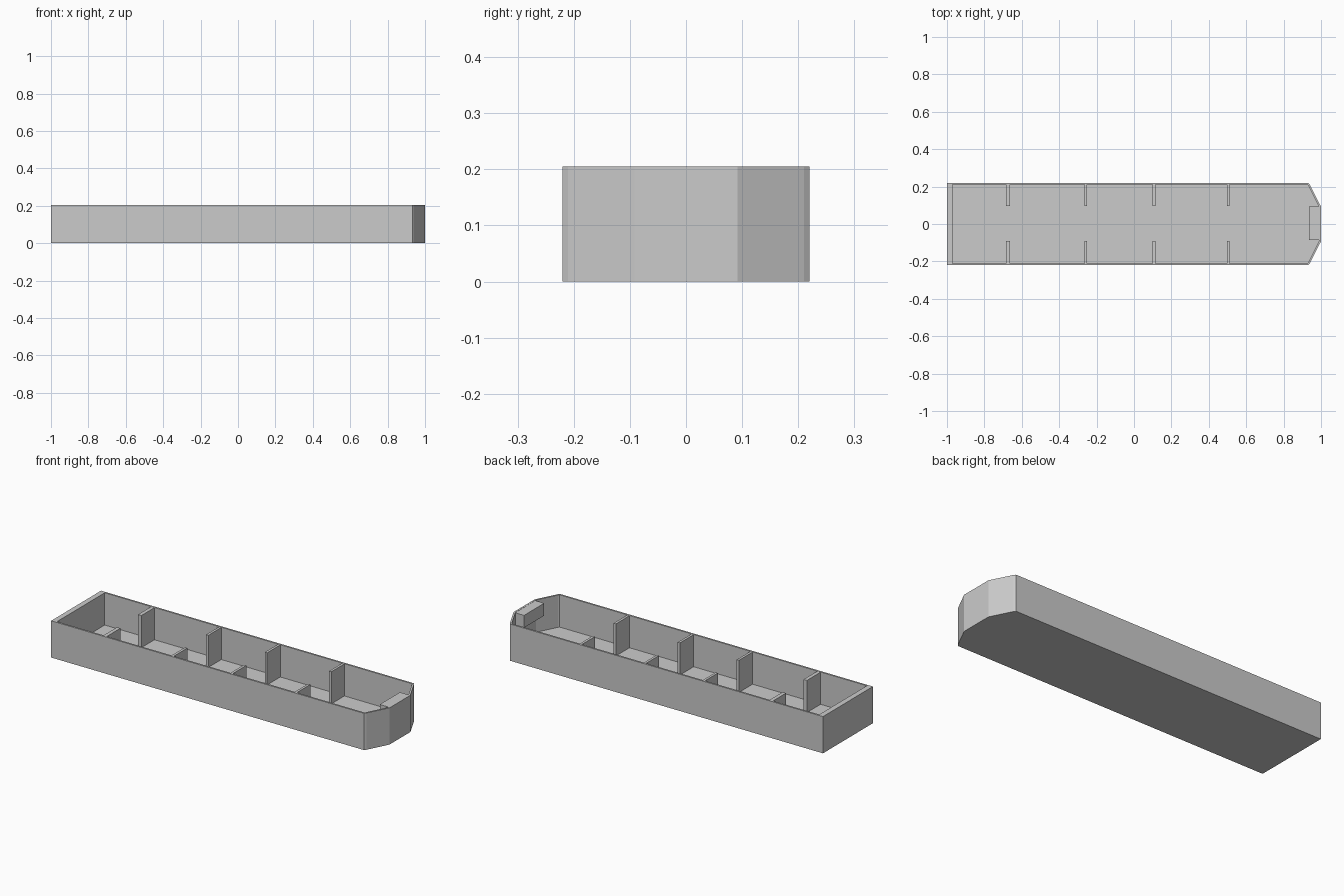
import bpy, bmesh

if "Cube" in bpy.data.objects:
    bpy.data.objects.remove(bpy.data.objects["Cube"])

H = 0.205      # rim height
FLOOR = 0.025  # top of the tray floor


def link(name, bm):
    bmesh.ops.recalc_face_normals(bm, faces=bm.faces)
    me = bpy.data.meshes.new(name)
    bm.to_mesh(me)
    bm.free()
    ob = bpy.data.objects.new(name, me)
    bpy.context.collection.objects.link(ob)
    return ob


def box(name, x0, x1, y0, y1, z0, z1):
    bm = bmesh.new()
    bmesh.ops.create_cube(bm, size=1)
    for v in bm.verts:
        v.co = ((x0 + x1) / 2 + v.co.x * (x1 - x0),
                (y0 + y1) / 2 + v.co.y * (y1 - y0),
                (z0 + z1) / 2 + v.co.z * (z1 - z0))
    return link(name, bm)


def mirrored(half):
    return half + [(x, -y) for x, y in reversed(half)]


# Tray shell: outer and inner outlines with a chamfered nose
outer = mirrored([(-1, -0.22), (0.932, -0.22), (0.94, -0.21), (1, -0.092)])
inner = mirrored([(-0.97, -0.21), (0.927, -0.21), (0.932, -0.204), (0.99, -0.09)])
bm = bmesh.new()
rings = [[bm.verts.new((x, y, z)) for x, y in outline]
         for outline, z in ((outer, 0), (outer, H), (inner, H), (inner, FLOOR))]
bm.faces.new(rings[0])
bm.faces.new(rings[-1])
for a, b in zip(rings, rings[1:]):
    for i in range(len(a)):
        j = (i + 1) % len(a)
        bm.faces.new((a[i], a[j], b[j], b[i]))
link("tray", bm)

# Paired divider fins along both side walls
for i, (x0, x1) in enumerate([(-0.684, -0.663), (-0.264, -0.25),
                              (0.10, 0.114), (0.496, 0.51)]):
    box(f"divider_back_{i + 1}", x0, x1, 0.095, 0.212, FLOOR - 0.005, H - 0.001)
    box(f"divider_front_{i + 1}", x0, x1, -0.212, -0.09, FLOOR - 0.005, H - 0.001)

# Block under the rim at the nose
box("nose_block", 0.935, 0.995, -0.085, 0.093, 0.135, H - 0.001)
